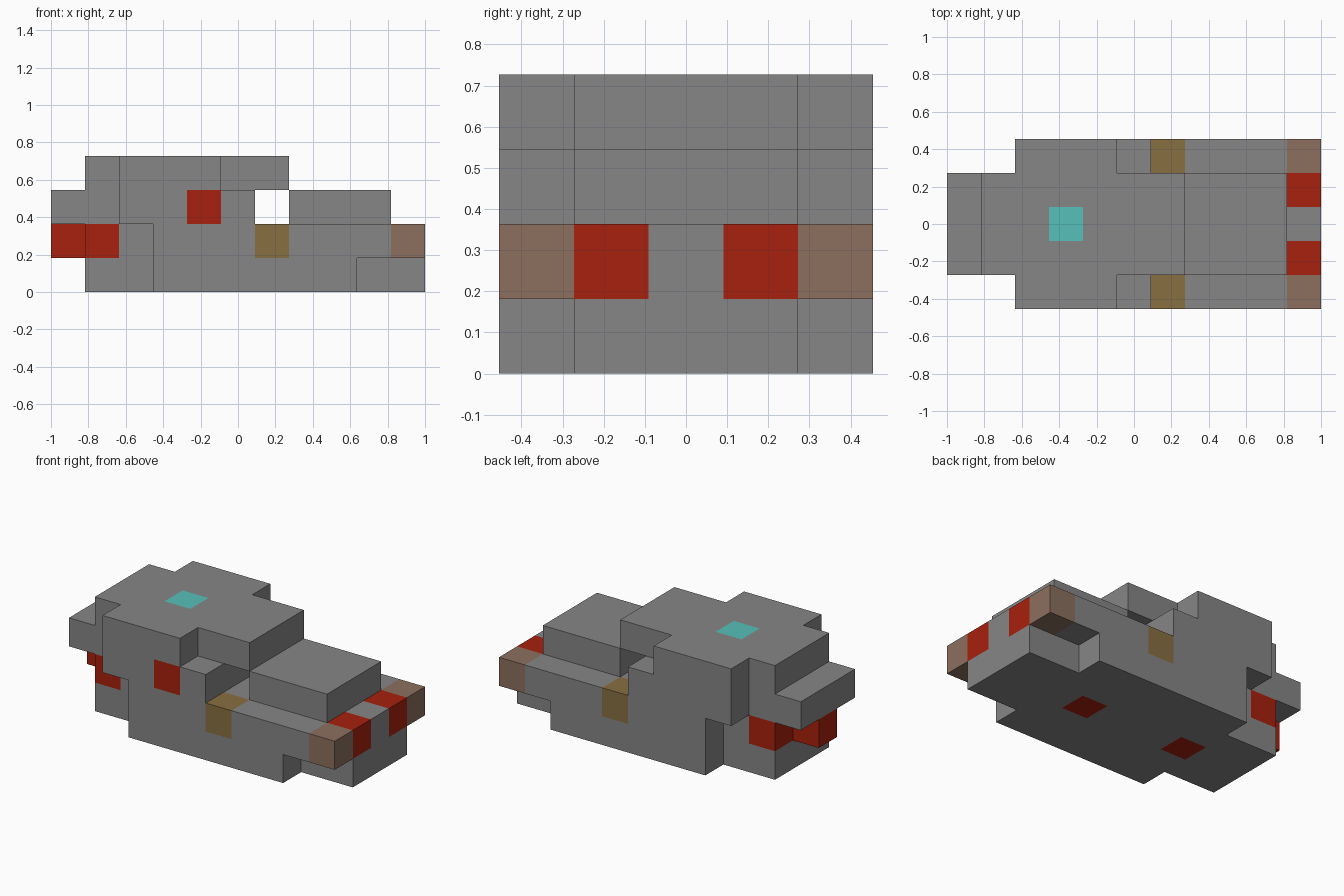
import bpy
import bmesh
from mathutils import Vector

U = 2 / 11                          # edge length of one block
ORIGIN = Vector((-1, -2.5 * U, 0))

cube = bpy.data.objects.get("Cube")
if cube:
    bpy.data.objects.remove(cube, do_unlink=True)


def material(name, r, g, b):
    m = bpy.data.materials.new(name)
    m.use_nodes = True
    m.diffuse_color = (r, g, b, 1)
    m.node_tree.nodes["Principled BSDF"].inputs["Base Color"].default_value = (r, g, b, 1)
    return m


GREY = material("hull grey", 0.24, 0.24, 0.24)
RED = material("signal red", 0.39, 0.015, 0.004)
TAN = material("tan", 0.262, 0.162, 0.114)
BROWN = material("ochre brown", 0.246, 0.156, 0.054)
TEAL = material("teal", 0.095, 0.53, 0.49)

parts = {}                          # part name -> (material, block cells)
owner = {}                          # block cell -> part name


def block(name, mat, x, y, z):
    """Fill inclusive block ranges; a later part replaces earlier blocks."""
    cells = parts.setdefault(name, (mat, set()))[1]
    for i in range(x[0], x[1] + 1):
        for j in range(y[0], y[1] + 1):
            for k in range(z[0], z[1] + 1):
                c = (i, j, k)
                if c in owner:
                    parts[owner[c]][1].discard(c)
                owner[c] = name
                cells.add(c)


def pair(name, mat, x, j, z):
    """Matching parts on both sides of the centre line."""
    block("right_" + name, mat, x, (j, j), z)
    block("left_" + name, mat, x, (4 - j, 4 - j), z)


MID = (1, 3)

# Central hull, hood, cabin and tail
block("keel", GREY, (1, 10), MID, (0, 0))
block("main_deck", GREY, (2, 10), MID, (1, 1))
block("hood", GREY, (7, 9), MID, (2, 2))
block("cabin", GREY, (1, 5), MID, (2, 3))
block("cabin_overhang", GREY, (6, 6), MID, (3, 3))
block("tail", GREY, (0, 0), MID, (2, 2))

# Side pods and shoulders
pair("lower_pod", GREY, (3, 8), 0, (0, 0))
pair("upper_pod", GREY, (3, 10), 0, (1, 1))
pair("shoulder", GREY, (2, 5), 0, (2, 2))
pair("roof_side", GREY, (2, 4), 0, (3, 3))

# Coloured blocks
pair("nose_corner", TAN, (10, 10), 0, (1, 1))
pair("nose_lamp", RED, (10, 10), 1, (1, 1))
pair("side_hatch", BROWN, (6, 6), 0, (1, 1))
block("exhaust_bank", RED, (1, 1), MID, (1, 1))
block("exhaust_tip", RED, (0, 0), (2, 2), (1, 1))
block("side_lamp", RED, (4, 4), (0, 0), (2, 2))
block("roof_light", TEAL, (3, 3), (2, 2), (3, 3))
block("rear_belly_lamp", RED, (3, 3), (2, 2), (0, 0))
block("front_belly_lamp", RED, (7, 7), (2, 2), (0, 0))


def build(name, mat, cells):
    """Make the outer skin of one part, leaving out faces between blocks."""
    bm = bmesh.new()
    for cell in cells:
        for axis in range(3):
            for side in (0, 1):
                near = list(cell)
                near[axis] += 2 * side - 1
                if tuple(near) in owner:
                    continue
                a, b = (axis + 1) % 3, (axis + 2) % 3
                corners = []
                for da, db in ((0, 0), (1, 0), (1, 1), (0, 1)):
                    p = Vector(cell)
                    p[axis] += side
                    p[a] += da
                    p[b] += db
                    corners.append(bm.verts.new(ORIGIN + p * U))
                bm.faces.new(corners if side else corners[::-1])
    bmesh.ops.remove_doubles(bm, verts=bm.verts, dist=0.001)
    bmesh.ops.dissolve_limit(bm, angle_limit=0.01, verts=bm.verts, edges=bm.edges)
    mesh = bpy.data.meshes.new(name)
    bm.to_mesh(mesh)
    bm.free()
    mesh.materials.append(mat)
    bpy.context.scene.collection.objects.link(bpy.data.objects.new(name, mesh))


for part, (mat, cells) in parts.items():
    if cells:
        build(part, mat, cells)
